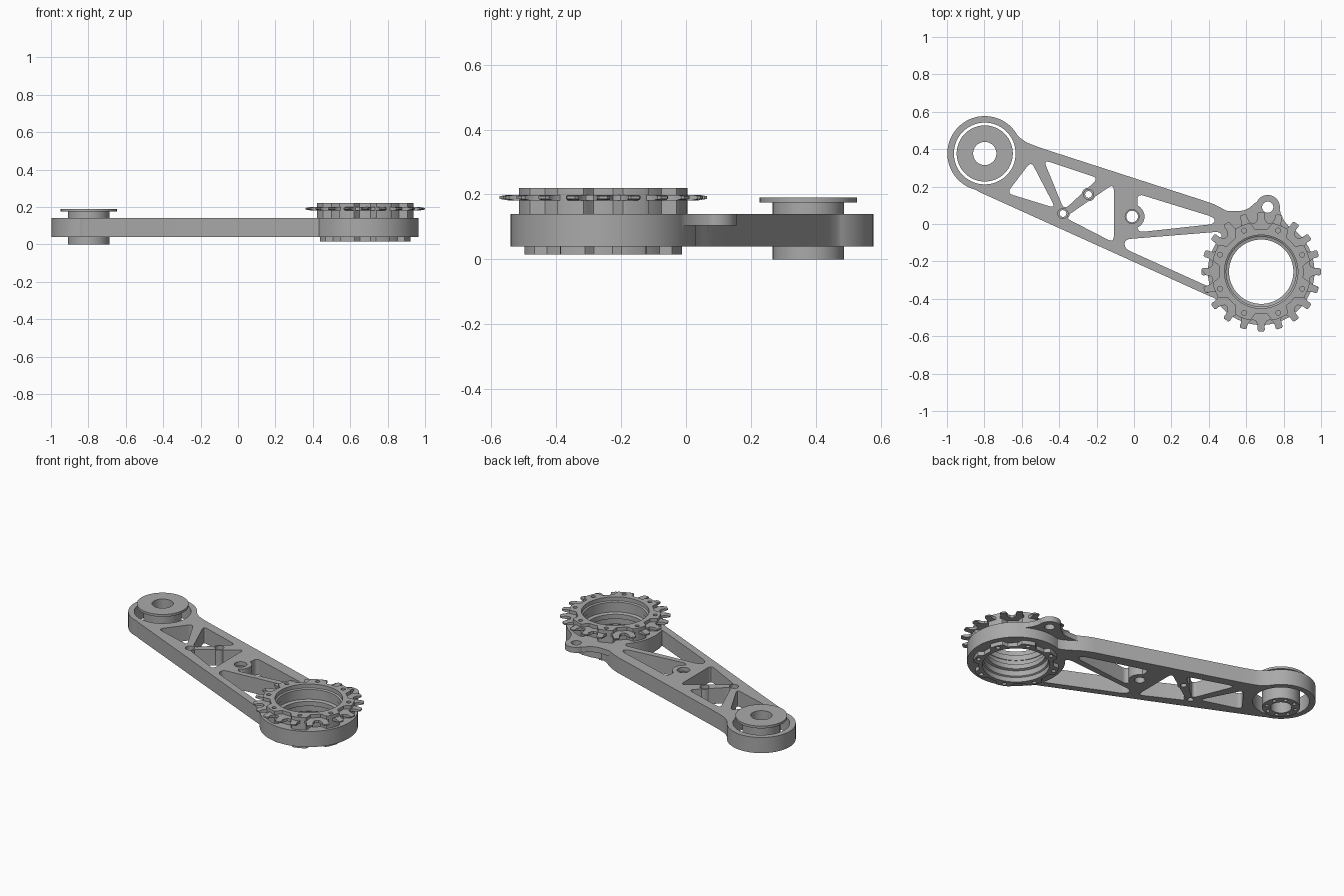
import bpy, bmesh, math
from mathutils import Vector

if "Cube" in bpy.data.objects:
    bpy.data.objects.remove(bpy.data.objects["Cube"], do_unlink=True)

metal = bpy.data.materials.new("grey metal")
metal.use_nodes = True
GREY = (0.4, 0.4, 0.4, 1)
metal.diffuse_color = GREY
metal.node_tree.nodes["Principled BSDF"].inputs["Base Color"].default_value = GREY

PIVOT = (-0.798, 0.377)
AXLE = (0.68, -0.255)
LOW, HIGH = 0.04, 0.14


def make(name, bm):
    bmesh.ops.recalc_face_normals(bm, faces=bm.faces)
    mesh = bpy.data.meshes.new(name)
    bm.to_mesh(mesh)
    bm.free()
    mesh.materials.append(metal)
    ob = bpy.data.objects.new(name, mesh)
    bpy.context.collection.objects.link(ob)
    return ob


def prism(name, pts, z0, z1):
    bm = bmesh.new()
    face = bm.faces.new([bm.verts.new((x, y, z0)) for x, y in pts])
    new = bmesh.ops.extrude_face_region(bm, geom=[face])["geom"]
    for v in new:
        if isinstance(v, bmesh.types.BMVert):
            v.co.z = z1
    return make(name, bm)


def polar(center, radius, steps):
    """Closed outline whose radius is a function of the angle."""
    out = []
    for i in range(steps):
        a = math.tau * i / steps
        r = radius(a)
        out.append((center[0] + r * math.cos(a), center[1] + r * math.sin(a)))
    return out


def disk(name, center, r, z0, z1, steps=64):
    return prism(name, polar(center, lambda a: r, steps), z0, z1)


def rounded(pts, r):
    """Polygon with each corner replaced by a small curve."""
    out = []
    n = len(pts)
    for i in range(n):
        p, a, b = (Vector(pts[j % n]) for j in (i, i - 1, i + 1))
        s = p + (a - p) * min(r / (a - p).length, 0.48)
        e = p + (b - p) * min(r / (b - p).length, 0.48)
        for k in range(7):
            t = k / 6
            out.append(tuple(s * (1 - t) ** 2 + p * 2 * t * (1 - t) + e * t * t))
    return out


def lathe(name, center, profile, steps=96):
    bm = bmesh.new()
    rings = []
    for i in range(steps):
        a = math.tau * i / steps
        rings.append([bm.verts.new((center[0] + r * math.cos(a),
                                    center[1] + r * math.sin(a), z)) for r, z in profile])
    n = len(profile)
    for i in range(steps):
        p, q = rings[i], rings[(i + 1) % steps]
        for j in range(n):
            k = (j + 1) % n
            bm.faces.new((p[j], q[j], q[k], p[k]))
    return make(name, bm)


def combine(ob, tool, operation):
    mod = ob.modifiers.new("combine", "BOOLEAN")
    mod.operation, mod.solver, mod.object = operation, "EXACT", tool
    bpy.context.view_layer.update()
    result = bpy.data.meshes.new_from_object(
        ob.evaluated_get(bpy.context.evaluated_depsgraph_get()))
    ob.modifiers.clear()
    ob.data = result
    bpy.data.objects.remove(tool, do_unlink=True)


def add(ob, tool):
    combine(ob, tool, "UNION")


def cut(ob, tool):
    combine(ob, tool, "DIFFERENCE")


def ring_points(center, r, count, phase):
    return polar(center, lambda a: r, count) if not phase else [
        (center[0] + r * math.cos(math.tau * (i + phase) / count),
         center[1] + r * math.sin(math.tau * (i + phase) / count)) for i in range(count)]


# Arm: tapered beam with an eye at the pivot end
beam = [(-0.88, 0.195), (0.42, -0.393), (0.66, -0.49), (0.68, 0.0), (0.57, 0.015),
        (0.45, 0.1), (-0.5, 0.407), (-0.6, 0.445), (-0.675, 0.535), (-0.8, 0.4)]
arm = prism("arm", rounded(beam, 0.06), LOW, HIGH)
add(arm, disk("eye", PIVOT, 0.2, LOW, HIGH, 96))

# Lightening pockets
pockets = [
    [(-0.55, 0.335), (-0.42, 0.085), (-0.68, 0.165)],
    [(-0.483, 0.342), (-0.19, 0.245), (-0.374, 0.075)],
    [(-0.108, 0.215), (-0.108, -0.1), (-0.37, 0.035)],
    [(0.018, 0.162), (0.43, 0.035), (0.43, 0.0), (0.018, -0.045)],
    [(-0.05, -0.082), (0.47, -0.04), (0.47, -0.367), (-0.05, -0.132)],
]
for pts in pockets:
    cut(arm, prism("pocket", rounded(pts, 0.035), 0, 0.2))

# Bosses, sprocket housing and thin lug joined to the arm
BOSSES = [(-0.243, 0.158, 0.036, 0.027, 0.018), (-0.38, 0.056, 0.036, 0.027, 0.018),
          (-0.01, 0.04, 0.066, 0.037, 0.031)]
for x, y, r, _, _ in BOSSES:
    add(arm, disk("boss", (x, y), r, LOW, HIGH, 32))
add(arm, disk("housing", AXLE, 0.285, LOW, HIGH, 96))
LUG = (0.715, 0.09)
web = [(0.42, 0.09), (0.48, 0.07), (0.6, 0.07), (0.665, 0.13), (0.77, 0.12),
       (0.79, 0.03), (0.86, -0.05), (0.6, -0.03), (0.48, 0.0)]
lug = prism("lug", rounded(web, 0.04), 0.105, HIGH)
add(lug, disk("lug_eye", LUG, 0.065, 0.105, HIGH, 48))
add(arm, lug)

# Bores and holes
cut(arm, disk("pivot_bore", PIVOT, 0.165, 0, 0.2, 96))
cut(arm, disk("axle_bore", AXLE, 0.207, 0, 0.2, 96))
cut(arm, disk("lug_hole", LUG, 0.03, 0, 0.2, 32))
for x, y, _, wide, narrow in BOSSES:
    cut(arm, disk("counterbore", (x, y), wide, 0.115, 0.2, 32))
    cut(arm, disk("through_hole", (x, y), narrow, 0, 0.2, 32))

# Flanged pivot hub with a ring of bolt holes underneath
pivot_hub = lathe("pivot_hub", PIVOT, [(0.062, 0), (0.11, 0), (0.11, 0.175), (0.15, 0.175),
                                       (0.15, 0.19), (0.062, 0.19)])
for p in ring_points(PIVOT, 0.086, 8, 0.5):
    cut(pivot_hub, disk("bolt_hole", p, 0.011, -0.05, 0.05, 16))

# Stepped sleeve through the housing
sleeve = lathe("sleeve", AXLE, [
    (0.21, 0.015), (0.21, 0.22), (0.196, 0.22), (0.196, 0.195), (0.187, 0.19), (0.187, 0.155),
    (0.191, 0.155), (0.191, 0.125), (0.172, 0.12), (0.172, 0.09), (0.187, 0.085),
    (0.187, 0.05), (0.195, 0.045), (0.195, 0.015)])


# Lobed clamping rings above and below the housing
def lobed(valley, peak):
    def radius(a):
        wave = math.cos(8 * a - math.pi)
        t = min(max((wave + 0.55) / 0.9, 0), 1)
        return valley + (peak - valley) * t * t * (3 - 2 * t)
    return radius


for name, valley, peak, z0, z1, hole_r in (
        ("upper_ring", 0.226, 0.267, HIGH, 0.22, 0.238),
        ("lower_ring", 0.218, 0.25, 0.015, LOW, 0.228)):
    ring = prism(name, polar(AXLE, lobed(valley, peak), 192), z0, z1)
    cut(ring, disk("opening", AXLE, 0.205, -0.1, 0.4, 96))
    for p in ring_points(AXLE, hole_r, 8, 0.5):
        cut(ring, disk("screw_hole", p, 0.013, -0.1, 0.4, 16))

# Sprocket: thin toothed plate with tapered tips
TOOTH = [(-0.5, 0.262), (-0.36, 0.265), (-0.25, 0.277), (-0.2, 0.295), (-0.2, 0.312),
         (-0.13, 0.32), (0.13, 0.32), (0.2, 0.312), (0.2, 0.295), (0.25, 0.277), (0.36, 0.265)]
TEETH = 20
outline = []
for i in range(TEETH):
    for t, r in TOOTH:
        a = math.tau * (i + t) / TEETH
        outline.append((AXLE[0] + r * math.cos(a), AXLE[1] + r * math.sin(a)))
sprocket = prism("sprocket", outline, 0.182, 0.199)
for v in sprocket.data.vertices:
    if math.hypot(v.co.x - AXLE[0], v.co.y - AXLE[1]) > 0.305:
        v.co.z = 0.1905 + (v.co.z - 0.1905) * 0.5
cut(sprocket, disk("sprocket_opening", AXLE, 0.208, 0, 0.4, 96))
for p in ring_points(AXLE, 0.238, 8, 0.5):
    cut(sprocket, disk("screw_hole", p, 0.013, 0, 0.4, 16))

# Smooth curved walls, crisp edges
for ob in bpy.context.collection.objects:
    if ob.type == "MESH" and metal.name in ob.data.materials:
        for f in ob.data.polygons:
            f.use_smooth = True
        ob.data.set_sharp_from_angle(angle=math.radians(30))
